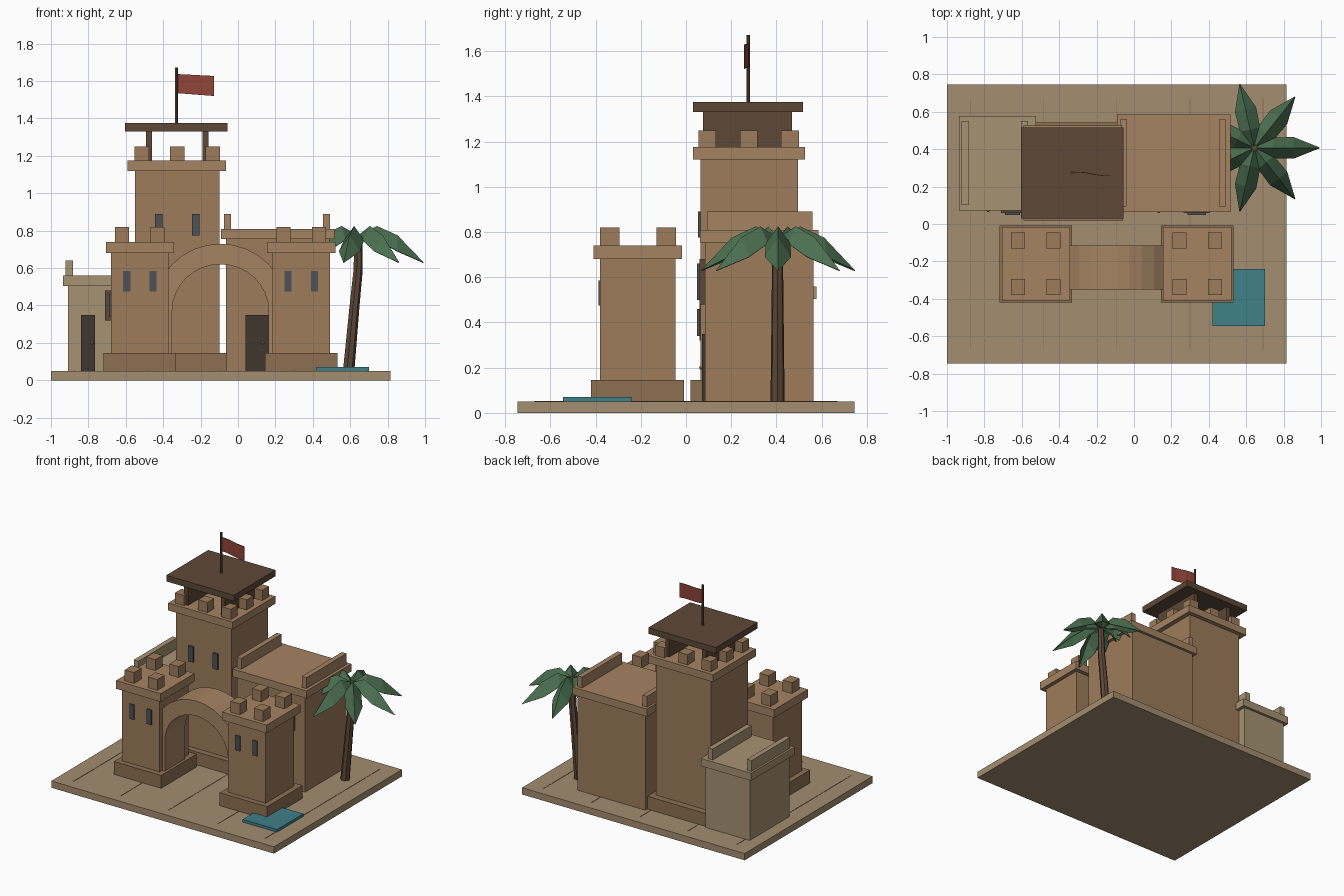
import bpy, math
from mathutils import Vector

if "Cube" in bpy.data.objects:
    bpy.data.objects.remove(bpy.data.objects["Cube"])


def mat(name, r, g, b):
    m = bpy.data.materials.new(name)
    m.diffuse_color = (r, g, b, 1)
    m.use_nodes = True
    m.node_tree.nodes["Principled BSDF"].inputs["Base Color"].default_value = m.diffuse_color
    return m


WALL = mat("clay", .34, .20, .105)
TRIM = mat("light_clay", .38, .23, .125)
FOOT = mat("dark_clay", .27, .16, .085)
PALE = mat("pale_clay", .38, .29, .17)
SAND = mat("sand", .37, .27, .16)
WOOD = mat("dark_wood", .11, .065, .038)
DARK = mat("door_dark", .05, .038, .03)
GLASS = mat("slit_grey", .075, .085, .09)
WATER = mat("water", .05, .22, .25)
LEAF = mat("leaf", .07, .16, .08)
RED = mat("red_cloth", .28, .06, .04)
GOLD = mat("brass", .5, .3, .06)


def mesh(name, verts, faces, m):
    me = bpy.data.meshes.new(name)
    me.from_pydata([tuple(v) for v in verts], [], faces)
    me.materials.append(m)
    ob = bpy.data.objects.new(name, me)
    bpy.context.collection.objects.link(ob)
    return ob


def box(name, x0, x1, y0, y1, z0, z1, m):
    v = [(x, y, z) for z in (z0, z1) for x, y in ((x0, y0), (x1, y0), (x1, y1), (x0, y1))]
    f = [(3, 2, 1, 0), (4, 5, 6, 7), (0, 1, 5, 4), (1, 2, 6, 5), (2, 3, 7, 6), (3, 0, 4, 7)]
    return mesh(name, v, f, m)


def tube(name, path, radii, n, m):
    # horizontal rings stacked along a path
    v, f = [], []
    for p, r in zip(path, radii):
        for k in range(n):
            a = 2 * math.pi * k / n
            v.append((p[0] + r * math.cos(a), p[1] + r * math.sin(a), p[2]))
    for i in range(len(path) - 1):
        for k in range(n):
            a, b = i * n + k, i * n + (k + 1) % n
            f.append((a, b, b + n, a + n))
    f += [tuple(reversed(range(n))), tuple(range(len(v) - n, len(v)))]
    return mesh(name, v, f, m)


def knob(x, y, z):
    bpy.ops.mesh.primitive_uv_sphere_add(segments=8, ring_count=6, radius=.008, location=(x, y, z))
    bpy.context.object.name = "door_knob"
    bpy.context.object.data.materials.append(GOLD)


# ground slab with thin seams
box("ground_slab", -1, .815, -.745, .745, 0, .05, SAND)
for x in (-.875, -.485, -.095, .3, .69):
    box("ground_seam", x - .002, x + .002, -.67, .67, .049, .052, FOOT)
box("pool", .42, .70, -.545, -.24, .05, .07, WATER)

# gate towers
for cx in (-.525, .338):
    box("gate_plinth", cx - .193, cx + .193, -.42, -.008, .05, .145, FOOT)
    box("gate_tower", cx - .153, cx + .153, -.38, -.047, .05, .69, WALL)
    box("gate_cap", cx - .182, cx + .182, -.41, -.017, .68, .74, TRIM)
    for sx in (-.095, .095):
        for y in (-.337, -.088):
            box("gate_merlon", cx + sx - .038, cx + sx + .038, y - .043, y + .043, .74, .82, WALL)
    for sx in (-.07, .07):
        box("gate_slit", cx + sx - .019, cx + sx + .019, -.388, -.375, .475, .585, GLASS)

# arch with straight legs
CX, CZ, N = -.094, .37, 16
prof = [(CX + .258, .05, CX + .33, .05)]
for i in range(N + 1):
    a = math.pi * i / N
    c, s = math.cos(a), math.sin(a)
    prof.append((CX + .258 * c, CZ + .25 * s, CX + .36 * c, CZ + .36 * s))
prof.append((CX - .258, .05, CX - .33, .05))
v, f = [], []
for xi, zi, xo, zo in prof:
    v += [(xi, -.35, zi), (xo, -.35, zo), (xo, -.115, zo), (xi, -.115, zi)]
for i in range(len(prof) - 1):
    for k in range(4):
        a, b = 4 * i + k, 4 * i + (k + 1) % 4
        f.append((a, a + 4, b + 4, b))
f += [(0, 1, 2, 3), tuple(len(v) - k for k in (1, 2, 3, 4))]
mesh("gate_arch", v, f, TRIM)

# watch tower
box("tower_plinth", -.59, -.06, .02, .543, .05, .145, FOOT)
box("tower_body", -.55, -.10, .065, .495, .05, 1.13, WALL)
box("tower_cap", -.59, -.065, .03, .527, 1.12, 1.175, TRIM)
for i, x in enumerate((-.515, -.325, -.135)):
    for j, y in enumerate((.094, .278, .46)):
        if (i, j) != (1, 1):
            box("tower_merlon", x - .038, x + .038, y - .039, y + .039, 1.175, 1.25, WALL)
for x in (-.425, -.225):
    box("tower_slit", x - .02, x + .02, .054, .07, .775, .89, GLASS)
for x in (-.475, -.175):
    box("canopy_support", x - .016, x + .016, .075, .468, 1.17, 1.335, WOOD)
box("canopy_roof", -.605, -.055, .03, .517, 1.33, 1.375, WOOD)
tube("flag_pole", [(-.33, .275, 1.37), (-.33, .275, 1.672)], (.008, .008), 8, WOOD)

# flag, a gently waving thin sheet
v, f = [], []
for i in range(6):
    t = i / 5
    x, y = -.324 + .195 * t, .275 - .018 * t + .004 * math.sin(t * 6)
    v += [(x, y, 1.535 - .015 * t), (x, y, 1.637 - .01 * t)]
f = [(2 * i, 2 * i + 2, 2 * i + 3, 2 * i + 1) for i in range(5)]
flag = mesh("flag", v, f, RED)
flag.modifiers.new("thickness", 'SOLIDIFY').thickness = .004


def house(name, x0, x1, y0, y1, top, m, cap_m, par):
    box(name + "_body", x0, x1, y0, y1, .05, top - .05, m)
    box(name + "_roof", x0 - .025, x1 + .025, y0 - .02, y1 + .02, top - .056, top, cap_m)
    for x in par:
        box(name + "_parapet", x - .019, x + .019, y0 + .01, y1 - .005, top, top + .08, cap_m)


# side hall and low annex
house("hall", -.065, .49, .083, .565, .81, WALL, TRIM, (-.056, .474))
house("annex", -.91, -.55, .092, .557, .56, PALE, PALE, (-.902, -.585))

# doors
box("hall_door", .04, .165, .07, .09, .05, .35, DARK)
knob(.132, .066, .2)
box("annex_door", -.84, -.765, .075, .1, .05, .35, DARK)
knob(-.78, .071, .2)

# framed windows
for x0, x1, z0, z1 in ((.265, .405, .48, .68), (-.71, -.59, .32, .48)):
    box("window_frame", x0, x1, .06, .095, z0, z1, WOOD)
    box("window_pane", x0 + .02, x1 - .02, .048, .07, z0 + .02, z1 - .02, GLASS)

# palm trunk
tube("palm_trunk", [(.59, .405, .05), (.622, .405, .40), (.64, .405, .58), (.645, .405, .78)],
     (.032, .028, .026, .022), 7, WOOD)

# palm fronds: ridge line with drooping sides
for k in range(7):
    a = 2 * math.pi * k / 7
    d, s, c = Vector((math.cos(a), math.sin(a), 0)), Vector((-math.sin(a), math.cos(a), 0)), Vector((.643, .407, 0))
    v = []
    for r, w, z, drop in ((0, .012, .775, .01), (.10, .055, .825, .075), (.21, .058, .775, .085), (.35, .002, .63, .001)):
        p = c + d * r + Vector((0, 0, z))
        v += [p + s * w - Vector((0, 0, drop)), p, p - s * w - Vector((0, 0, drop))]
    f = []
    for i in range(3):
        for j in range(2):
            q = 3 * i + j
            f.append((q, q + 1, q + 4, q + 3))
    ob = mesh("palm_frond", v, f, LEAF)
    ob.modifiers.new("thickness", 'SOLIDIFY').thickness = .004
